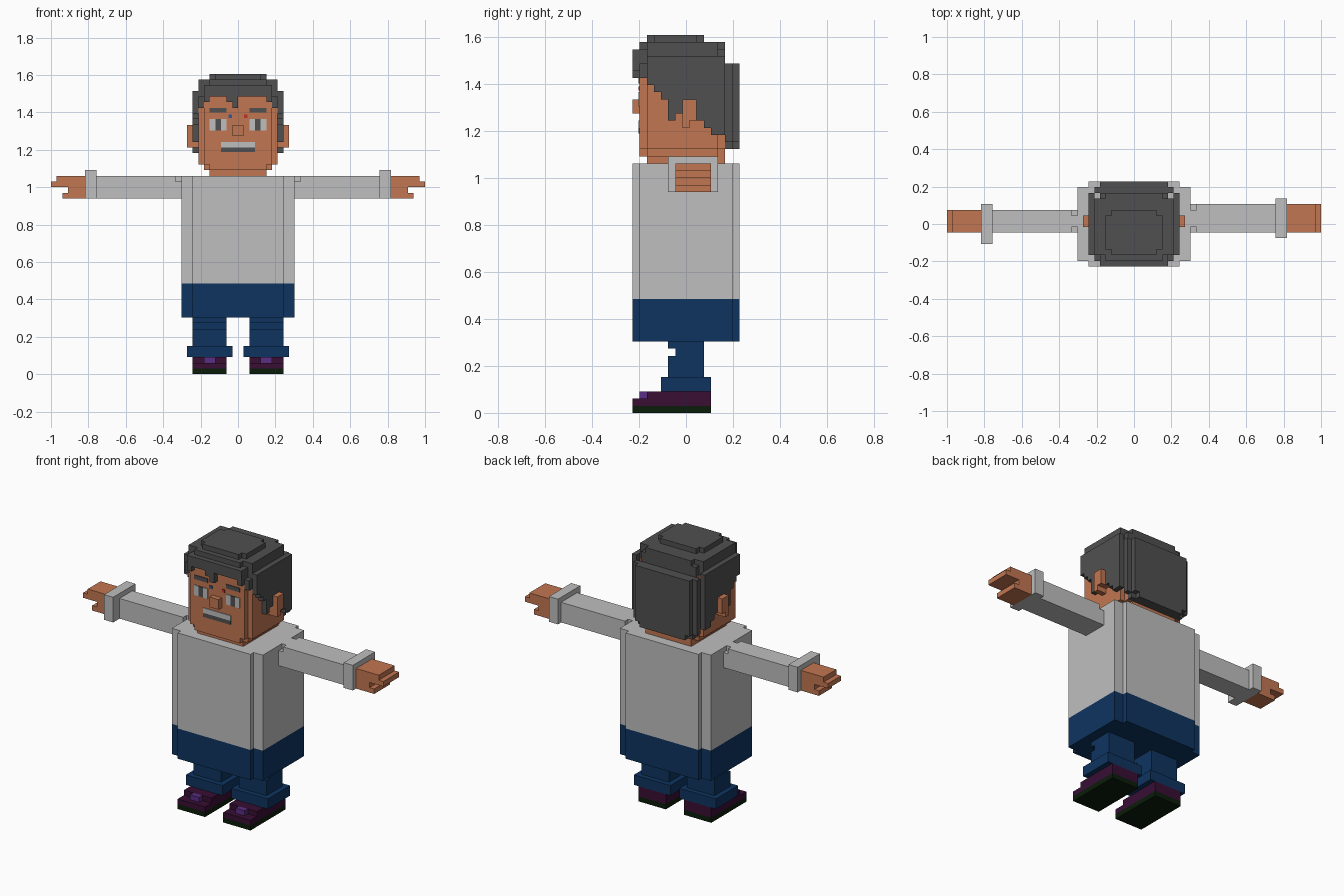
import bpy, bmesh

cube = bpy.data.objects.get("Cube")
if cube:
    bpy.data.objects.remove(cube, do_unlink=True)

U = 2 / 66  # one block of the block grid; all sizes below are in blocks


def material(name, rgb):
    lin = [((c / 255 + 0.055) / 1.055) ** 2.4 if c > 10 else c / 255 / 12.92 for c in rgb]
    m = bpy.data.materials.new(name)
    m.use_nodes = True
    m.diffuse_color = (*lin, 1)
    m.node_tree.nodes["Principled BSDF"].inputs["Base Color"].default_value = (*lin, 1)
    return m


SHIRT = material("light grey", (191, 191, 191))
HAIR = material("dark grey", (80, 80, 80))
SKIN = material("skin", (194, 118, 81))
PANTS = material("navy", (14, 52, 96))
SHOE = material("dark purple", (56, 14, 52))
LACE = material("light purple", (90, 46, 132))
SOLE = material("dark green", (11, 28, 11))
BLUE = material("blue", (50, 90, 150))
RED = material("red", (190, 50, 40))


def prism(name, outline, axis, lo, hi, mat):
    """Extrude a 2D outline along an axis; the outline uses the two other axes in order."""
    def co(p, d):
        v = list(p)
        v.insert(axis, d)
        return [c * U for c in v]
    bm = bmesh.new()
    face = bm.faces.new([bm.verts.new(co(p, lo)) for p in outline])
    ext = bmesh.ops.extrude_face_region(bm, geom=[face])["geom"]
    off = [0, 0, 0]
    off[axis] = (hi - lo) * U
    bmesh.ops.translate(bm, vec=off, verts=[g for g in ext if isinstance(g, bmesh.types.BMVert)])
    bmesh.ops.recalc_face_normals(bm, faces=bm.faces)
    me = bpy.data.meshes.new(name)
    bm.to_mesh(me)
    bm.free()
    me.materials.append(mat)
    ob = bpy.data.objects.new(name, me)
    bpy.context.scene.collection.objects.link(ob)
    return ob


def box(name, x, y, z, mat):
    x = sorted(x)
    return prism(name, [(x[0], y[0]), (x[1], y[0]), (x[1], y[1]), (x[0], y[1])], 2, *z, mat)


def notched(name, hx, y0, y1, z, nx, ny, mat):
    """Upright block with its four corners cut out."""
    right = [(hx - nx, y0), (hx - nx, y0 + ny), (hx, y0 + ny),
             (hx, y1 - ny), (hx - nx, y1 - ny), (hx - nx, y1)]
    return prism(name, right + [(-a, b) for a, b in reversed(right)], 2, *z, mat)


def hanging(name, columns, top, axis, lo, hi, mat):
    """Flat top with a stepped lower edge, given as (start, end, bottom) columns."""
    pts = []
    for a, b, z in columns:
        pts += [(a, z), (b, z)]
    pts = [p for i, p in enumerate(pts) if i == 0 or p != pts[i - 1]]
    return prism(name, pts + [(columns[-1][1], top), (columns[0][0], top)], axis, lo, hi, mat)


# Torso
notched("shirt", 10, -7.5, 7.5, (16, 35), 2, 1, SHIRT)
notched("shorts", 10, -7.5, 7.5, (10, 16), 2, 1, PANTS)

# Head
box("neck", (-5, 5), (-5.5, 5.5), (35, 36), SKIN)
notched("chin", 6, -6.5, 5.5, (36, 37), 1, 1, SKIN)
notched("head", 7, -6.5, 5.5, (37, 49), 1, 1, SKIN)
box("nose", (-1, 1), (-7.5, -6.5), (42, 44), SKIN)

# Painted face details as thin plates
face = (-6.65, -6.5)
box("teeth", (-3, 3), face, (40, 41), SHIRT)
box("mouth", (-3, 3), face, (39.2, 40), HAIR)
for s, side, spot in ((1, "left", RED), (-1, "right", BLUE)):
    box(side + "_eyebrow", (2 * s, 5 * s), face, (46.2, 47), HAIR)
    box(side + "_eye_inner", (2 * s, 3 * s), face, (43, 45), SHIRT)
    box(side + "_iris", (3 * s, 4 * s), face, (43, 45), HAIR)
    box(side + "_eye_outer", (4 * s, 5 * s), face, (43, 45), SHIRT)
    box(side + "_brow_spot", (1.1 * s, 1.7 * s), face, (45.2, 45.8), spot)

# Hair: stacked crown, fringe, back and sides
notched("hair_crown_low", 7, -6.5, 5.5, (49, 51), 1, 1, HAIR)
notched("hair_crown_mid", 7, -6.5, 5.5, (51, 52), 2, 1, HAIR)
notched("hair_crown_top", 5, -5.5, 2.5, (52, 53), 1, 1, HAIR)
hanging("hair_fringe", [(-6, -5, 48), (-5, -2, 49), (-2, -1, 48), (-1, 0, 47),
                        (0, 5, 49), (5, 6, 48)], 51, 1, -7.5, -6.5, HAIR)
hanging("hair_back_inner", [(-7, -6, 38), (-6, 6, 37), (6, 7, 38)], 49, 1, 5.5, 6.5, HAIR)
hanging("hair_back_outer", [(-6, -5, 38), (-5, 5, 37), (5, 6, 38)], 49, 1, 6.5, 7.5, HAIR)
side_steps = [(-5.5, -4.5, 46), (-4.5, -3.5, 45), (-3.5, -2.5, 44), (-2.5, -1.5, 41),
              (-1.5, -0.5, 42), (-0.5, 1.5, 44), (1.5, 2.5, 41), (2.5, 3.5, 40), (3.5, 5.5, 39)]

for s, side in ((1, "left"), (-1, "right")):
    x0, x1 = sorted((7 * s, 8 * s))
    hanging(side + "_hair_side", side_steps, 50, 0, x0, x1, HAIR)
    box(side + "_hair_temple", (6 * s, 7 * s), (-6.5, -5.5), (47, 49), HAIR)
    # Ear
    box(side + "_ear", (7 * s, 9 * s), (-0.5, 1.5), (41, 44), SKIN)
    box(side + "_ear_lobe", (7 * s, 9 * s), (-0.5, 0.5), (40, 41), SKIN)

    # Arm, sleeve cuff and hand; the left arm is one block deeper
    y0, y1 = (-1.5, 3.5) if s > 0 else (-1.5, 2.5)
    c0, c1 = (-2.5, 4.5) if s > 0 else (-3.5, 3.5)
    box(side + "_sleeve", (11 * s, 25 * s), (y0, y1), (31, 35), SHIRT)
    box(side + "_shoulder_low", (10 * s, 11 * s), (y0, y1), (31, 34), SHIRT)
    box(side + "_shoulder_top", (10 * s, 11 * s), (y0 + 1, y1 - 1), (34, 35), SHIRT)
    box(side + "_sleeve_cuff", (25 * s, 27 * s), (c0, c1), (31, 36), SHIRT)
    hand = [(27, 31), (31, 31), (31, 32), (30, 32), (30, 33), (33, 33),
            (33, 34), (32, 34), (32, 35), (27, 35)]
    prism(side + "_hand", [(a * s, b) for a, b in hand], 1, y0, y1, SKIN)

    # Leg with a crease in front, and its cuff
    leg = [(-2.5, 5), (2.5, 5), (2.5, 10), (-2.5, 10), (-2.5, 9),
           (-1.5, 9), (-1.5, 8), (-2.5, 8)]
    l0, l1 = sorted((2 * s, 8 * s))
    prism(side + "_leg", leg, 0, l0, l1, PANTS)
    box(side + "_leg_cuff", (s, 9 * s), (-3.5, 3.5), (3, 5), PANTS)

    # Shoe with a lower toe, lace and sole
    shoe = [(-7.5, 1), (3.5, 1), (3.5, 3), (-5.5, 3), (-5.5, 2), (-7.5, 2)]
    prism(side + "_shoe", shoe, 0, l0, l1, SHOE)
    box(side + "_lace", (4 * s, 6 * s), (-6.5, -5.5), (2, 3), LACE)
    box(side + "_sole", (2 * s, 8 * s), (-7.5, 3.5), (0, 1), SOLE)
